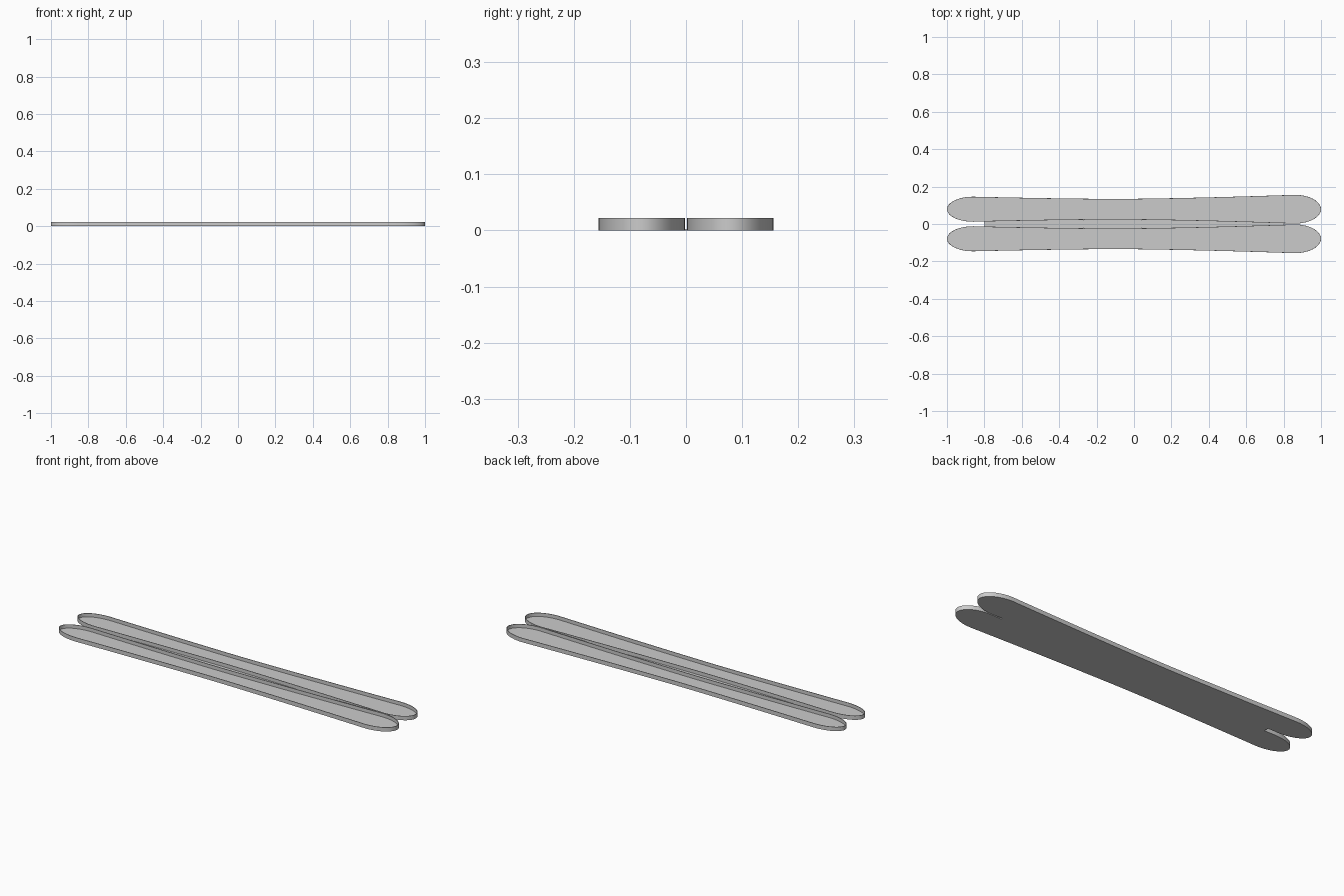
import bpy, bmesh, math

cube = bpy.data.objects.get("Cube")
if cube:
    bpy.data.objects.remove(cube)

HEIGHT = 0.022    # rim height
FLOOR = 0.003     # floor thickness
WALL = 0.003      # rim thickness
TIP = 0.86        # where the rounded tips begin
CENTRE = 0.079    # distance of each board's axis from the middle

grey = bpy.data.materials.new("light grey")
grey.use_nodes = True
grey.diffuse_color = (0.6, 0.6, 0.6, 1)
grey.node_tree.nodes["Principled BSDF"].inputs["Base Color"].default_value = (0.6, 0.6, 0.6, 1)


def half_width(x):
    """Side cut: wide at both ends, narrow at the waist."""
    end = 0.077 if x > -0.1 else 0.067
    span = TIP + 0.1 if x > -0.1 else TIP - 0.1
    t = min(abs(x + 0.1) / span, 1)
    return 0.055 + (end - 0.055) * t ** 1.5


def outline(inset):
    """Counter-clockwise board outline with elliptical tips."""
    sides = [-TIP + 2 * TIP * i / 24 for i in range(25)]
    arc = [math.pi * (i / 24 - 0.5) for i in range(1, 24)]
    reach = 1 - TIP - inset
    pts = [(x, -half_width(x) + inset) for x in sides]
    w = half_width(TIP) - inset
    pts += [(TIP + reach * math.cos(a), w * math.sin(a)) for a in arc]
    pts += [(x, half_width(x) - inset) for x in reversed(sides)]
    w = half_width(-TIP) - inset
    pts += [(-TIP - reach * math.cos(a), -w * math.sin(a)) for a in arc]
    return pts


def finish(name, bm):
    bmesh.ops.recalc_face_normals(bm, faces=bm.faces)
    mesh = bpy.data.meshes.new(name)
    bm.to_mesh(mesh)
    bm.free()
    mesh.materials.append(grey)
    ob = bpy.data.objects.new(name, mesh)
    bpy.context.collection.objects.link(ob)
    bpy.ops.object.select_all(action='DESELECT')
    ob.select_set(True)
    bpy.context.view_layer.objects.active = ob
    bpy.ops.object.shade_smooth_by_angle(angle=math.radians(30))
    return ob


def board(name, y):
    """Open tray: outer wall, thin rim, inner wall and floor."""
    bm = bmesh.new()
    levels = [(0, 0), (0, HEIGHT), (WALL, HEIGHT), (WALL, FLOOR)]
    rings = [[bm.verts.new((px, py + y, z)) for px, py in outline(inset)]
             for inset, z in levels]
    for a, b in zip(rings, rings[1:]):
        for i in range(len(a)):
            j = (i + 1) % len(a)
            bm.faces.new((a[i], a[j], b[j], b[i]))
    bm.faces.new(rings[0])
    bm.faces.new(rings[-1])
    return finish(name, bm)


def bridge(name):
    """Flat floor filling the gap between the two boards."""
    bm = bmesh.new()
    xs = [-0.8 + 1.6 * i / 20 for i in range(21)]
    edge = [(x, CENTRE - half_width(x)) for x in xs]
    loop = [(x, -y) for x, y in edge] + edge[::-1]
    face = bm.faces.new([bm.verts.new((x, y, 0)) for x, y in loop])
    top = bmesh.ops.extrude_face_region(bm, geom=[face], use_keep_orig=True)
    verts = [v for v in top["geom"] if isinstance(v, bmesh.types.BMVert)]
    bmesh.ops.translate(bm, verts=verts, vec=(0, 0, FLOOR))
    return finish(name, bm)


board("back_board", CENTRE)
board("front_board", -CENTRE)
bridge("centre_floor")
